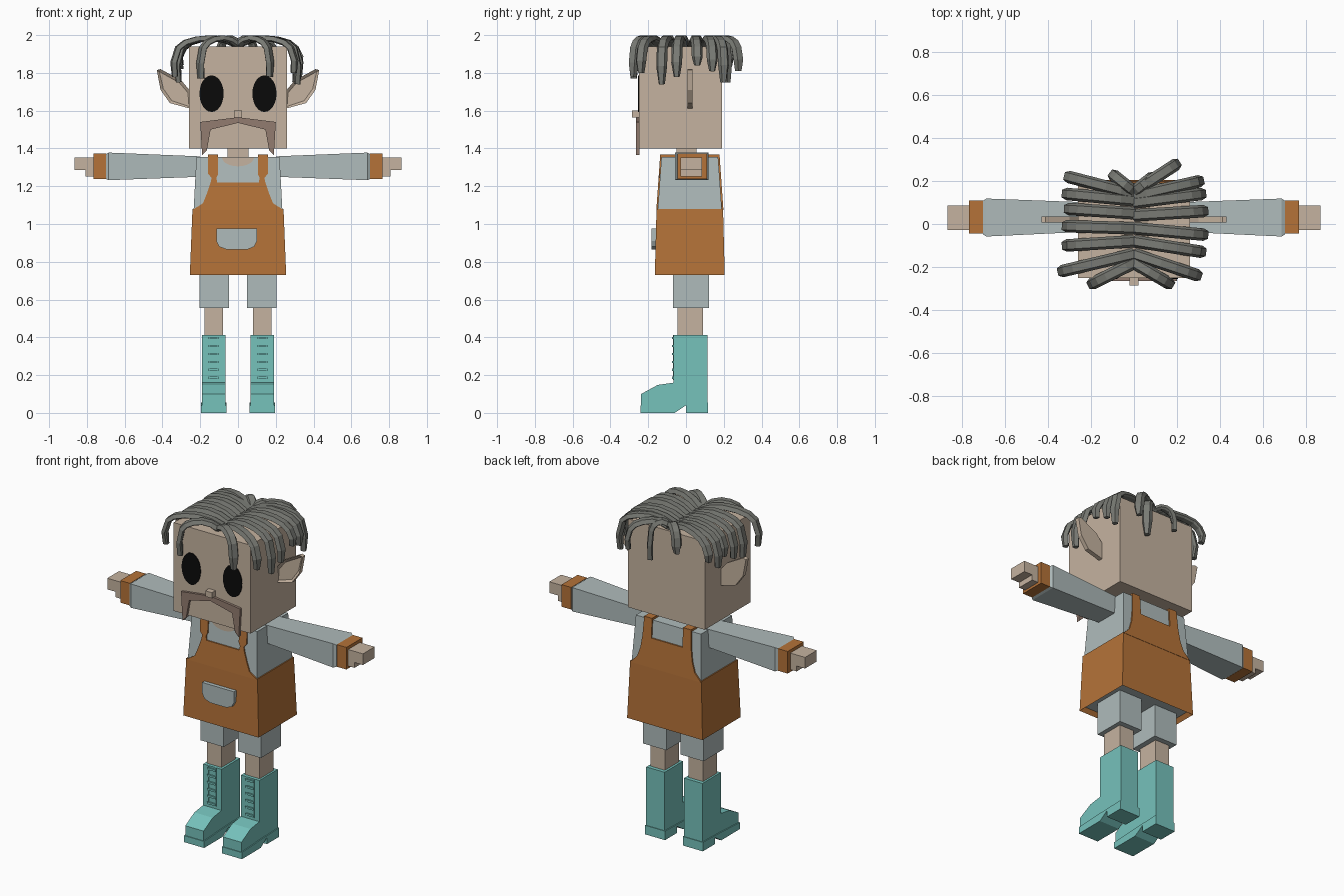
import bpy, bmesh, math
from mathutils import Vector

cube = bpy.data.objects.get("Cube")
if cube:
    bpy.data.objects.remove(cube, do_unlink=True)


def material(name, r, g, b):
    m = bpy.data.materials.new(name)
    m.use_nodes = True
    m.diffuse_color = (r, g, b, 1)
    m.node_tree.nodes["Principled BSDF"].inputs["Base Color"].default_value = (r, g, b, 1)
    return m


SKIN = material("skin", 0.56, 0.45, 0.35)
HAIR = material("grey hair", 0.19, 0.195, 0.175)
LIP = material("brown moustache", 0.29, 0.2, 0.16)
SHIRT = material("pale blue cloth", 0.43, 0.5, 0.5)
APRON = material("orange leather", 0.46, 0.17, 0.04)
BOOT = material("teal boots", 0.18, 0.54, 0.5)
BLACK = material("black", 0.003, 0.003, 0.003)


def finish(name, bm, *mats):
    bmesh.ops.recalc_face_normals(bm, faces=bm.faces)
    me = bpy.data.meshes.new(name)
    bm.to_mesh(me)
    bm.free()
    for m in mats:
        me.materials.append(m)
    ob = bpy.data.objects.new(name, me)
    bpy.context.collection.objects.link(ob)
    return ob


def loft(rings):
    """Skin a list of equal point rings and cap both ends."""
    bm = bmesh.new()
    vs = [[bm.verts.new(p) for p in ring] for ring in rings]
    n = len(rings[0])
    for a, b in zip(vs, vs[1:]):
        for i in range(n):
            j = (i + 1) % n
            bm.faces.new((a[i], a[j], b[j], b[i]))
    bm.faces.new(vs[0])
    bm.faces.new(vs[-1])
    return bm


def prism(name, pts, axis, a, b, mat):
    """Extrude a side (axis x) or front (axis y) outline from a to b."""
    def at(p, d):
        return (d, p[0], p[1]) if axis == "x" else (p[0], d, p[1])
    return finish(name, loft([[at(p, d) for p in pts] for d in (a, b)]), mat)


def rect(x, y, z):
    return [(x[i], y[j], z) for i, j in ((0, 0), (1, 0), (1, 1), (0, 1))]


def box(name, x, y, z, mat):
    return finish(name, loft([rect(x, y, h) for h in z]), mat)


def mirrored(pts):
    return pts + [(-x, z) for x, z in reversed(pts) if x]


def span(s, a, b):
    return sorted((s * a, s * b))


# head and face
box("head", (-0.26, 0.26), (-0.25, 0.19), (1.4, 1.94), SKIN)
box("neck", (-0.055, 0.055), (-0.05, 0.055), (1.34, 1.41), SKIN)
box("nose", (-0.022, 0.022), (-0.285, -0.25), (1.565, 1.6), SKIN)
prism("moustache", mirrored([(0, 1.565), (0.2, 1.54), (0.19, 1.365),
                             (0.165, 1.39), (0.145, 1.5), (0, 1.535)]),
      "y", -0.265, -0.245, LIP)
for s, side in ((1, "left"), (-1, "right")):
    ring = [math.tau * i / 24 for i in range(24)]
    prism(side + "_eye", [(s * 0.14 + 0.064 * math.cos(t), 1.69 + 0.097 * math.sin(t)) for t in ring],
          "y", -0.254, -0.248, BLACK)
    # pointed ear with a sunken front
    outline = [(0.25, 1.7), (0.3, 1.76), (0.41, 1.82), (0.43, 1.815),
               (0.41, 1.71), (0.36, 1.64), (0.25, 1.61)]
    bm = loft([[(s * x, y, z) for x, z in outline] for y in (0.008, 0.035)])
    bmesh.ops.recalc_face_normals(bm, faces=bm.faces)
    front = min(bm.faces, key=lambda f: f.calc_center_median().y)
    bmesh.ops.inset_region(bm, faces=[front], thickness=0.016, depth=0)
    bmesh.ops.translate(bm, verts=front.verts, vec=(0, 0.012, 0))
    finish(side + "_ear", bm, SKIN)

# hair: flat locks falling from a centre parting
ARC = ((0, 0.1), (0.2, 0.75), (0.42, 1), (0.64, 0.85), (0.82, 0.45), (0.93, -0.2))


def lock(name, root_y, x, y, tip_z):
    root = Vector((0, root_y, 0))
    run = Vector((x, y, 0)) - root
    out = run.normalized()
    wide = Vector((-out.y, out.x, 0))
    path = [root + run * t + Vector((0, 0, 1.94 + 0.044 * h)) for t, h in ARC]
    path += [root + run + Vector((0, 0, (1.93 + tip_z) / 2)),
             root + run * 0.98 + Vector((0, 0, tip_z))]
    rings = []
    for i, p in enumerate(path):
        tan = (path[min(i + 1, len(path) - 1)] - path[max(i - 1, 0)]).normalized()
        nor = tan.cross(wide)
        w = 0.016 if i == len(path) - 1 else 0.029
        h = 0.015
        rings.append([p + wide * (w * u) + nor * (h * v) for u, v in
                      ((-1, -0.5), (-0.6, 1), (0.6, 1), (1, -0.5), (0.6, -1), (-0.6, -1))])
    finish(name, loft(rings), HAIR)


LOCKS = [  # parting y, tip x, tip y, tip z
    (0.14, -0.31, 0.22, 1.84), (0.11, -0.32, 0.14, 1.78), (0.05, -0.31, 0.07, 1.82),
    (-0.02, -0.32, -0.01, 1.78), (-0.08, -0.32, -0.1, 1.75), (-0.14, -0.34, -0.22, 1.78),
    (-0.18, -0.2, -0.28, 1.77), (0.15, -0.1, 0.23, 1.84),
    (0.13, 0.31, 0.2, 1.75), (0.1, 0.32, 0.14, 1.81), (0.04, 0.33, 0.06, 1.84),
    (-0.02, 0.33, -0.05, 1.78), (-0.08, 0.32, -0.13, 1.74), (-0.14, 0.3, -0.24, 1.8),
    (-0.18, 0.17, -0.28, 1.78), (0.15, 0.2, 0.28, 1.81), (0.15, 0.09, 0.22, 1.75)]
for i, spec in enumerate(LOCKS):
    lock(f"hair_lock_{i + 1}", *spec)

# shirt body and neckline
finish("shirt", loft([rect((-0.235, 0.235), (-0.15, 0.19), 1.07),
                      rect((-0.22, 0.22), (-0.13, 0.17), 1.355)]), SHIRT)
scoop = [(0.085 * math.cos(t), 1.353 - 0.048 * math.sin(t))
         for t in [math.pi * i / 10 for i in range(11)]]
prism("neckline", scoop, "y", -0.137, -0.129, SKIN)

# apron skirt, its underside sunken and cloth coloured
bm = loft([rect((-0.255, 0.255), (-0.165, 0.205), 0.73),
           rect((-0.241, 0.241), (-0.156, 0.196), 1.08)])
bmesh.ops.recalc_face_normals(bm, faces=bm.faces)
under = min(bm.faces, key=lambda f: f.calc_center_median().z)
bmesh.ops.inset_region(bm, faces=[under], thickness=0.025, depth=0)
bmesh.ops.translate(bm, verts=under.verts, vec=(0, 0, 0.025))
under.material_index = 1
finish("apron_skirt", bm, APRON, SHIRT)

# bibs lean with the shirt
FRONT_BIB = [(0.24, 1.075), (0.185, 1.11), (0.165, 1.16), (0.145, 1.22), (0.14, 1.245), (0.158, 1.265),
             (0.158, 1.368), (0.105, 1.368), (0.105, 1.265), (0.115, 1.245), (0.11, 1.22)]
BACK_BIB = [(0.24, 1.075), (0.195, 1.12), (0.175, 1.18), (0.165, 1.25),
            (0.158, 1.368), (0.105, 1.368), (0.105, 1.25)]
for name, pts, y, lean in (("front_bib", FRONT_BIB, -0.157, 0.07), ("back_bib", BACK_BIB, 0.189, -0.07)):
    bib = prism(name, mirrored(pts), "y", y, y + 0.009, APRON)
    for v in bib.data.vertices:
        v.co.y += lean * (v.co.z - 1.075)
pocket = [(-0.115, 0.975), (-0.115, 0.91), (-0.1, 0.88), (-0.06, 0.865),
          (0.05, 0.865), (0.085, 0.88), (0.1, 0.91), (0.1, 0.975)]
prism("apron_pocket", pocket, "y", -0.182, -0.155, SHIRT)


def arm_ring(x, y0, y1, z0, z1):
    return [(x, y0, z0), (x, y1, z0), (x, y1, z1), (x, y0, z1)]


# limbs, built once per side
for s, side in ((1, "left"), (-1, "right")):
    box(side + "_strap", span(s, 0.105, 0.158), (-0.137, 0.178), (1.35, 1.368), APRON)
    finish(side + "_sleeve", loft([arm_ring(s * 0.2, -0.035, 0.1, 1.25, 1.358),
                                   arm_ring(s * 0.685, -0.058, 0.118, 1.232, 1.378),
                                   arm_ring(s * 0.7, -0.048, 0.108, 1.238, 1.37)]), SHIRT)
    box(side + "_cuff", span(s, 0.7, 0.765), (-0.045, 0.11), (1.237, 1.372), APRON)
    box(side + "_palm", span(s, 0.75, 0.808), (-0.028, 0.085), (1.252, 1.353), SKIN)
    box(side + "_fingers", span(s, 0.8, 0.865), (-0.028, 0.085), (1.285, 1.353), SKIN)
    box(side + "_short_leg", span(s, 0.048, 0.204), (-0.07, 0.122), (0.555, 0.76), SHIRT)
    box(side + "_shin", span(s, 0.08, 0.178), (-0.045, 0.09), (0.4, 0.56), SKIN)
    # boot with arched sole
    prism(side + "_boot", [(-0.238, 0.02), (-0.238, 0.1), (-0.15, 0.148), (-0.065, 0.16), (-0.065, 0.412),
                           (0.113, 0.412), (0.113, 0.02), (0.002, 0.04), (-0.06, 0.02)],
          "x", s * 0.066, s * 0.19, BOOT)
    prism(side + "_sole", [(-0.242, 0), (-0.242, 0.04), (-0.06, 0.05), (0.117, 0.055),
                           (0.117, 0), (0, 0), (0, 0.04), (-0.06, 0)],
          "x", s * 0.06, s * 0.196, BOOT)
    # laces
    for x in (0.1, 0.15):
        box(side + "_lace_rail", span(s, x, x + 0.008), (-0.069, -0.06), (0.175, 0.412), BOOT)
    for i in range(6):
        z = 0.18 + i * 0.042
        box(side + "_lace", span(s, 0.1, 0.158), (-0.074, -0.06), (z, z + 0.012), BOOT)
